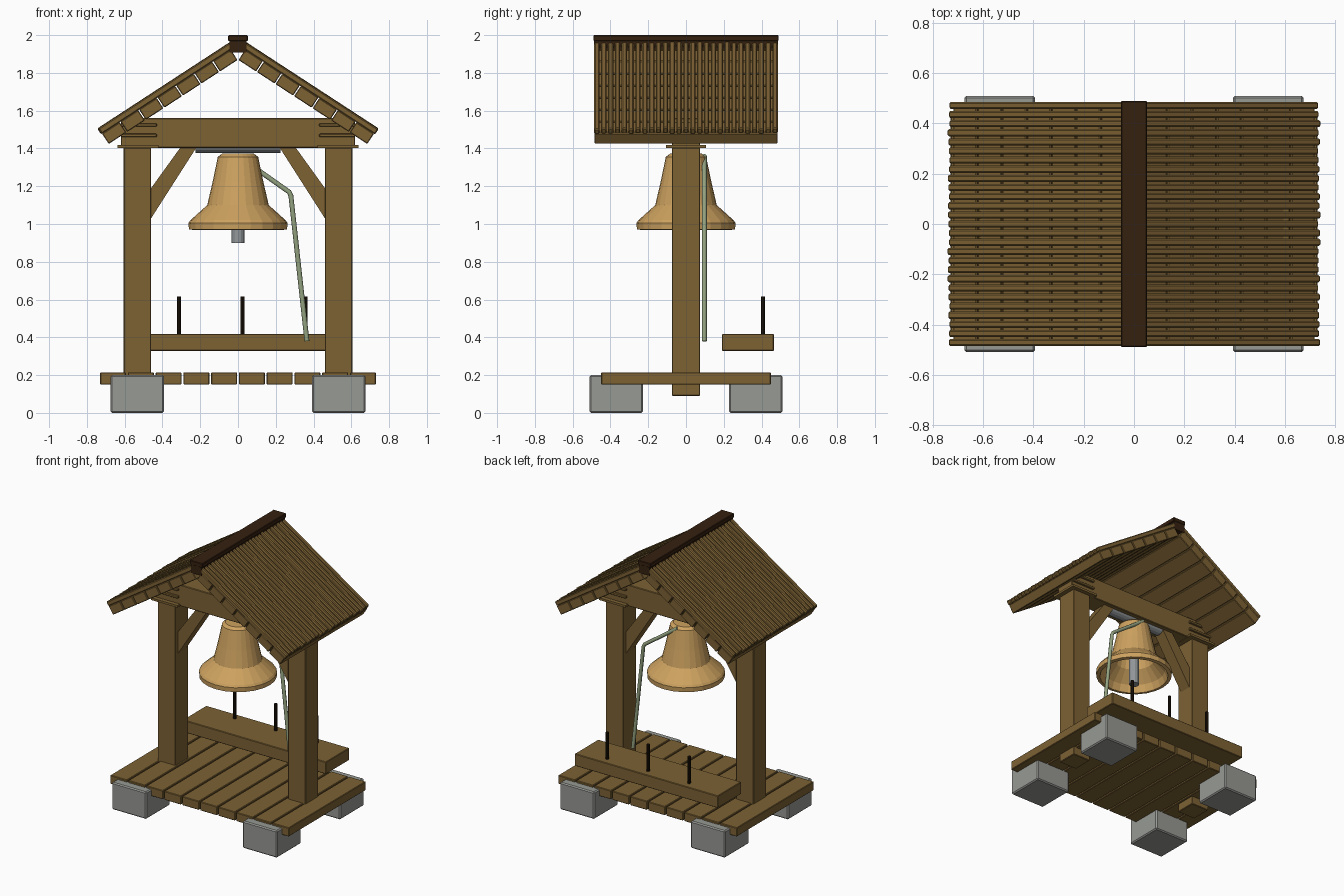
import bpy, bmesh, math, random
from mathutils import Matrix, Vector

if "Cube" in bpy.data.objects:
    bpy.data.objects.remove(bpy.data.objects["Cube"])

random.seed(4)


def material(name, rgb):
    m = bpy.data.materials.new(name)
    m.diffuse_color = (*rgb, 1)
    m.use_nodes = True
    m.node_tree.nodes["Principled BSDF"].inputs["Base Color"].default_value = m.diffuse_color
    return m


WOOD = material("oak wood", (0.205, 0.122, 0.034))
DARK = material("dark ridge wood", (0.036, 0.015, 0.005))
PIN = material("blackened iron", (0.012, 0.007, 0.003))
STONE = material("grey stone", (0.31, 0.32, 0.295))
STEEL = material("grey steel", (0.29, 0.31, 0.32))
BRONZE = material("bell bronze", (0.61, 0.36, 0.115))
ROPE = material("green rope", (0.30, 0.37, 0.22))


def finish(name, bm, mat, bevel=0):
    bmesh.ops.recalc_face_normals(bm, faces=bm.faces)
    me = bpy.data.meshes.new(name)
    bm.to_mesh(me)
    bm.free()
    me.materials.append(mat)
    ob = bpy.data.objects.new(name, me)
    bpy.context.collection.objects.link(ob)
    if bevel:
        mod = ob.modifiers.new("Bevel", "BEVEL")
        mod.width = bevel
        mod.segments = 1
    return ob


def box(name, x, y, z, mat, bevel=0.004, matrix=None):
    """Box from (min, max) pairs, optionally placed by a matrix."""
    bm = bmesh.new()
    size = [b - a for a, b in (x, y, z)]
    mid = [(a + b) / 2 for a, b in (x, y, z)]
    m = Matrix.Translation(mid) @ Matrix.Diagonal((*size, 1))
    bmesh.ops.create_cube(bm, size=1, matrix=(matrix or Matrix()) @ m)
    return finish(name, bm, mat, bevel)


def rod(name, a, b, r, mat, sides=12):
    """Cylinder between two points."""
    a, b = Vector(a), Vector(b)
    d = b - a
    m = Matrix.Translation((a + b) / 2) @ d.to_track_quat("Z", "Y").to_matrix().to_4x4()
    bm = bmesh.new()
    bmesh.ops.create_cone(bm, cap_ends=True, segments=sides, radius1=r, radius2=r,
                          depth=d.length, matrix=m)
    return finish(name, bm, mat)


def prism(name, pts, y0, y1, mat):
    """Polygon in the xz plane, extruded along y."""
    bm = bmesh.new()
    f = bm.faces.new([bm.verts.new((x, y0, z)) for x, z in pts])
    ext = bmesh.ops.extrude_face_region(bm, geom=[f])["geom"]
    bmesh.ops.translate(bm, vec=(0, y1 - y0, 0),
                        verts=[v for v in ext if isinstance(v, bmesh.types.BMVert)])
    return finish(name, bm, mat)


def span(s, a, b):
    return (a, b) if s > 0 else (-b, -a)


# Deck planks
pitch = 1.47 / 10
for i in range(10):
    x = -0.735 + i * pitch
    box(f"deck_plank_{i + 1}", (x + 0.005, x + pitch - 0.005), (-0.45, 0.45), (0.15, 0.215), WOOD)

for s, side in ((-1, "left"), (1, "right")):
    # Foundation stones
    for t, end in ((-1, "front"), (1, "back")):
        box(f"{end}_{side}_stone", span(s, 0.393, 0.675), span(t, 0.228, 0.51),
            (0, 0.2), STONE, 0.008)
    # Post, cap plate, and bands around the beam end
    box(f"{side}_post", span(s, 0.46, 0.605), (-0.075, 0.075), (0.09, 1.405), WOOD)
    box(f"{side}_cap_plate", span(s, 0.422, 0.638), (-0.105, 0.105), (1.402, 1.418), WOOD, 0)
    for k, z in enumerate((1.46, 1.515)):
        box(f"{side}_beam_band_{k + 1}", span(s, 0.43, 0.62), (-0.09, 0.09),
            (z, z + 0.018), WOOD, 0.003)
    # Diagonal brace
    prism(f"{side}_brace",
          [(s * 0.46, 1.03), (s * 0.46, 1.19), (s * 0.305, 1.405), (s * 0.22, 1.405)],
          -0.045, 0.045, WOOD)

# Cross beam and bell axle
box("cross_beam", (-0.62, 0.62), (-0.075, 0.075), (1.403, 1.56), WOOD)
rod("bell_axle", (-0.225, 0, 1.425), (0.225, 0, 1.425), 0.048, STEEL, 16)

# Bell: outer and inner profile spun round z
profile = [(0, 1.372), (0.085, 1.372), (0.107, 1.355), (0.135, 1.22), (0.163, 1.10),
           (0.252, 1.02), (0.262, 1.005), (0.26, 0.972), (0.235, 0.968), (0.215, 1.02),
           (0.14, 1.10), (0.09, 1.33), (0, 1.335)]
bm = bmesh.new()
vs = [bm.verts.new((r, 0, z)) for r, z in profile]
es = [bm.edges.new(p) for p in zip(vs, vs[1:])]
bmesh.ops.spin(bm, geom=vs + es, axis=(0, 0, 1), cent=(0, 0, 0), angle=2 * math.pi, steps=24)
bmesh.ops.remove_doubles(bm, verts=bm.verts, dist=1e-4)
finish("bell", bm, BRONZE)
rod("bell_clapper", (0, 0, 0.90), (0, 0, 1.34), 0.034, STEEL, 14)

# Pull rope
curve = bpy.data.curves.new("pull_rope", "CURVE")
curve.dimensions = "3D"
curve.bevel_depth = 0.013
curve.bevel_resolution = 2
curve.use_fill_caps = True
path = [(0, 0.097, 1.36), (0.27, 0.097, 1.17), (0.28, 0.097, 1.15), (0.365, 0.097, 0.38)]
sp = curve.splines.new("POLY")
sp.points.add(len(path) - 1)
for p, co in zip(sp.points, path):
    p.co = (*co, 1)
curve.materials.append(ROPE)
bpy.context.collection.objects.link(bpy.data.objects.new("pull_rope", curve))

# Rear shelf with upright pins
box("rear_shelf", (-0.585, 0.585), (0.19, 0.465), (0.328, 0.418), WOOD)
for i, x in enumerate((-0.312, 0.023, 0.358)):
    rod(f"shelf_pin_{i + 1}", (x, 0.408, 0.40), (x, 0.408, 0.617), 0.011, PIN, 8)

# Roof slopes: local x runs down the slope, local z is the outward normal
angle = math.radians(33.1)
board = 0.82 / 7
count = 27
step = 0.98 / count
for s, side in ((-1, "left"), (1, "right")):
    slope = (Matrix.Translation((0, 0, 1.87)) @ Matrix.Rotation(0 if s > 0 else math.pi, 4, "Z")
             @ Matrix.Rotation(angle, 4, "Y"))
    for i in range(7):
        box(f"{side}_roof_board_{i + 1}", (i * board + 0.003, (i + 1) * board - 0.003),
            (-0.485, 0.485), (0, 0.065), WOOD, 0.004, slope)
    for i in range(count):
        y = -0.49 + i * step
        end = 0.82 + random.uniform(-0.006, 0.004)
        top = 0.100 + random.uniform(-0.003, 0.002)
        box(f"{side}_roof_slat_{i + 1}", (-0.03, end), (y + 0.004, y + step - 0.004),
            (0.064, top), WOOD, 0.006, slope)

# Ridge cap
box("ridge_cap", (-0.052, 0.052), (-0.49, 0.49), (1.968, 2.0), DARK)
box("ridge_core", (-0.044, 0.044), (-0.488, 0.488), (1.908, 1.97), DARK, 0)
